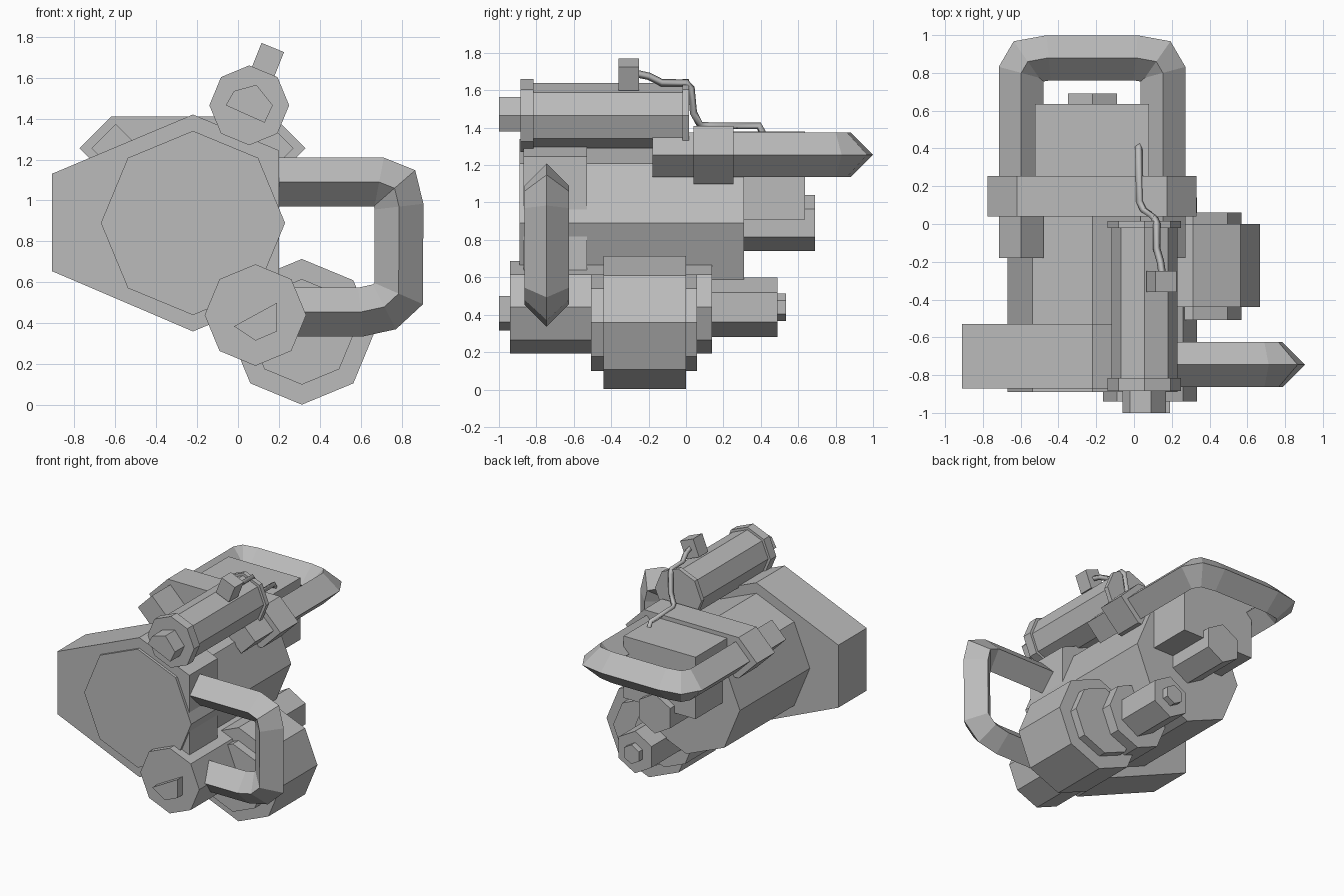
import bpy, bmesh, math
from mathutils import Vector

cube = bpy.data.objects.get("Cube")
if cube:
    bpy.data.objects.remove(cube, do_unlink=True)

grey = bpy.data.materials.new("plain grey")
grey.use_nodes = True
colour = (0.5, 0.5, 0.5, 1)
grey.diffuse_color = colour
grey.node_tree.nodes["Principled BSDF"].inputs["Base Color"].default_value = colour


def loft(name, rings):
    """Skin a list of equal-sized vertex rings and cap both ends."""
    bm = bmesh.new()
    loops = [[bm.verts.new(p) for p in ring] for ring in rings]
    count = len(loops[0])
    for a, b in zip(loops, loops[1:]):
        for i in range(count):
            j = (i + 1) % count
            bm.faces.new((a[i], a[j], b[j], b[i]))
    bm.faces.new(loops[0])
    bm.faces.new(loops[-1])
    bmesh.ops.recalc_face_normals(bm, faces=bm.faces)
    mesh = bpy.data.meshes.new(name)
    bm.to_mesh(mesh)
    bm.free()
    mesh.materials.append(grey)
    obj = bpy.data.objects.new(name, mesh)
    bpy.context.collection.objects.link(obj)
    return obj


def prism(name, outline, y0, y1):
    """Extrude an x-z outline along y."""
    return loft(name, [[(x, y, z) for x, z in outline] for y in (y0, y1)])


def drum(name, centre, radius, sides, y0, y1):
    """Regular prism along y with a corner pointing up."""
    angles = [math.pi / 2 + math.tau * i / sides for i in range(sides)]
    outline = [(centre[0] + radius * math.cos(a), centre[1] + radius * math.sin(a))
               for a in angles]
    return prism(name, outline, y0, y1)


def diamond_bar(name, path, normal, radius):
    """Sweep a diamond section along a flat path with mitred corners."""
    pts = [Vector(p) for p in path]
    n = Vector(normal)
    rings = []
    for i, p in enumerate(pts):
        before = (p - pts[i - 1]).normalized() if i else (pts[1] - p).normalized()
        after = (pts[i + 1] - p).normalized() if i < len(pts) - 1 else before
        tangent = (before + after).normalized()
        side = tangent.cross(n) * radius / max(tangent.dot(before), 0.5)
        rings.append([p + side, p + n * radius, p - side, p - n * radius])
    return loft(name, rings)


# Main body, front housing and rear parts
body = (-0.22, 0.89)
drum("main_body", body, 0.45, 8, -0.89, 0.31)
prism("front_housing", [(-0.91, 0.655), (-0.91, 1.13), (-0.22, 1.42),
                        (0.2, 1.245), (0.2, 0.535), (-0.22, 0.36)], -0.87, -0.53)
drum("rear_hub", body, 0.15, 6, 0.2, 0.69)
prism("rear_block", [(-0.525, 0.91), (-0.525, 1.38), (0.08, 1.38), (0.08, 0.91)], 0.1, 0.635)
prism("handle_clamp", [(-0.775, 1.255), (-0.62, 1.41), (0.175, 1.41),
                       (0.33, 1.255), (0.175, 1.1), (-0.62, 1.1)], 0.04, 0.255)

# Upper canister
top = (0.055, 1.465)
drum("canister_tube", top, 0.175, 8, -0.85, 0.01)
drum("canister_front_rim", top, 0.195, 8, -0.885, -0.815)
drum("canister_rear_rim", top, 0.195, 8, -0.02, 0.015)
prism("canister_knob", [(-0.06, 1.465), (-0.02, 1.535), (0.09, 1.565),
                        (0.17, 1.465), (0.13, 1.38)], -1, -0.87)
prism("canister_socket", [(0.115, 1.77), (0.225, 1.725), (0.175, 1.6), (0.065, 1.645)],
      -0.36, -0.25)

# Lower cylinder with its end fittings
low = (0.085, 0.44)
drum("lower_cylinder", low, 0.248, 8, -0.94, 0.14)
drum("lower_rear_shaft", low, 0.16, 6, 0.1, 0.49)
drum("lower_rear_nut", low, 0.073, 6, 0.45, 0.535)
prism("lower_front_key", [(-0.02, 0.385), (0.19, 0.5), (0.19, 0.36), (0.085, 0.315)],
      -1, -0.92)

# Big side drum
side_drum = (0.312, 0.358)
drum("side_drum", side_drum, 0.356, 8, -0.44, 0)
drum("side_drum_hub", side_drum, 0.258, 8, -0.507, 0.06)

# Handles with diamond section
diamond_bar("side_handle", [(x, -0.745, z) for x, z in (
    (0.1, 1.09), (0.69, 1.09), (0.765, 1.06), (0.787, 0.97),
    (0.785, 0.545), (0.715, 0.48), (0.6, 0.455), (0.1, 0.455))], (0, 1, 0), 0.119)
half = [(0.375, -0.18), (0.375, 0.8), (0.34, 0.86), (0.23, 0.88)]
mid = -0.222
loop = [(mid - x, y) for x, y in half] + [(mid + x, y) for x, y in reversed(half)]
diamond_bar("rear_handle", [(x, y, 1.255) for x, y in loop], (0, 0, 1), 0.119)

# Cable from the socket to the rear block
curve = bpy.data.curves.new("cable", 'CURVE')
curve.dimensions = '3D'
curve.bevel_depth = 0.02
curve.bevel_resolution = 0
curve.use_fill_caps = True
path = [(0.15, -0.27, 1.69), (0.14, -0.2, 1.675), (0.12, -0.13, 1.64), (0.12, 0.0, 1.64),
        (0.11, 0.028, 1.61), (0.1, 0.04, 1.48), (0.05, 0.075, 1.415),
        (0.03, 0.12, 1.41), (0.025, 0.39, 1.41), (0.025, 0.41, 1.37)]
spline = curve.splines.new('POLY')
spline.points.add(len(path) - 1)
for point, co in zip(spline.points, path):
    point.co = (*co, 1)
curve.materials.append(grey)
cable = bpy.data.objects.new("cable", curve)
bpy.context.collection.objects.link(cable)
